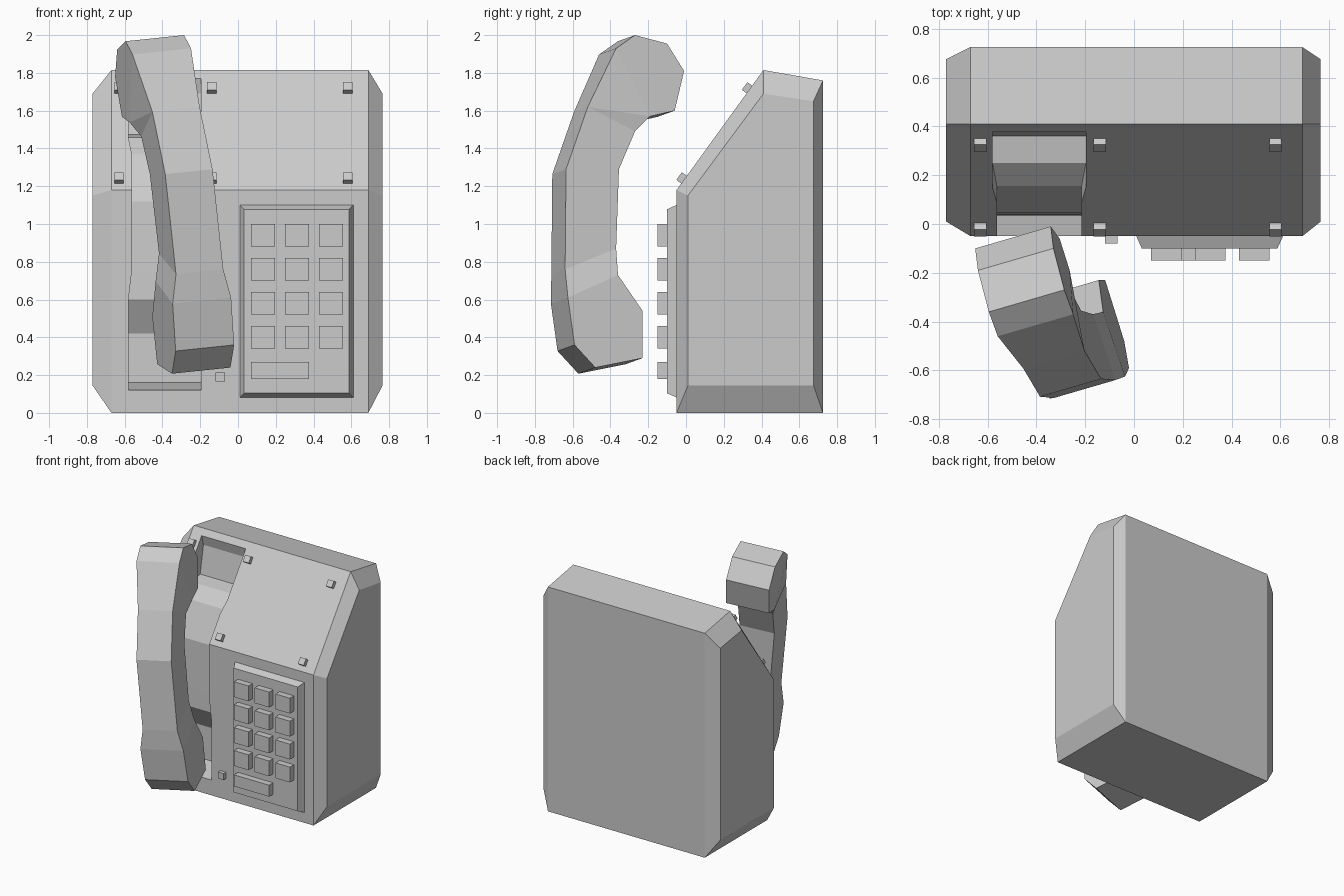
import bpy
import bmesh
from math import atan2
from mathutils import Vector

cube = bpy.data.objects.get("Cube")
if cube:
    bpy.data.objects.remove(cube, do_unlink=True)

# One grey for everything
grey = bpy.data.materials.new("plain_grey")
grey.use_nodes = True
COLOUR = (0.6, 0.6, 0.6, 1)
grey.diffuse_color = COLOUR
grey.node_tree.nodes["Principled BSDF"].inputs["Base Color"].default_value = COLOUR


def make(name, verts, faces):
    """Mesh object from points and faces, normals made consistent."""
    bm = bmesh.new()
    vs = [bm.verts.new(v) for v in verts]
    for f in faces:
        bm.faces.new([vs[i] for i in f])
    bmesh.ops.recalc_face_normals(bm, faces=bm.faces)
    mesh = bpy.data.meshes.new(name)
    bm.to_mesh(mesh)
    bm.free()
    mesh.materials.append(grey)
    obj = bpy.data.objects.new(name, mesh)
    bpy.context.collection.objects.link(obj)
    return obj


def loft(name, rings, caps=None):
    """Join equal-sized rings with quads and close both ends."""
    n = len(rings[0])
    caps = caps or [range(n)]
    last = (len(rings) - 1) * n
    faces = [[i + off for i in cap] for cap in caps for off in (0, last)]
    for r in range(len(rings) - 1):
        a, b = r * n, r * n + n
        faces += [(a + i, a + (i + 1) % n, b + (i + 1) % n, b + i) for i in range(n)]
    return make(name, [v for ring in rings for v in ring], faces)


def block(name, x0, x1, z0, z1, y_back, y_front, inset=0.0):
    """Box standing out of the front, optionally narrowing to its face."""
    def rect(y, d):
        return [(x0 + d, y, z0 + d), (x1 - d, y, z0 + d),
                (x1 - d, y, z1 - d), (x0 + d, y, z1 - d)]
    return loft(name, [rect(y_back, 0), rect(y_front, inset)])


# Body: wedge profile with wide chamfers on both sides
outer = [(-0.05, 0), (-0.05, 1.18), (0.41, 1.815), (0.725, 1.76), (0.725, 0)]
inner = [(0.01, 0.145), (0.01, 1.15), (0.41, 1.69), (0.675, 1.65), (0.675, 0.145)]
body = loft("body", [[(x, y, z) for y, z in prof] for x, prof in
                     ((-0.77, inner), (-0.67, outer), (0.69, outer), (0.765, inner))])

# Cradle recess: (height, floor depth, side inset) from bottom to top
levels = [(0.12, -0.05, 0), (0.16, 0.14, 0), (0.42, 0.14, 0), (0.6, 0.035, 0),
          (0.75, 0.037, 0.018), (1.12, 0.045, 0.018), (1.37, 0.155, 0.018),
          (1.457, 0.25, 0), (1.475, 0.36, 0), (1.69, 0.40, 0), (1.77, 0.38, 0)]
cutter = loft("cradle_cutter", [
    [(-0.58 + d, -0.4, z), (-0.197 - d, -0.4, z), (-0.197 - d, y, z), (-0.58 + d, y, z)]
    for z, y, d in levels])
cutter.hide_render = True
cutter.hide_viewport = True
cut = body.modifiers.new("cradle", "BOOLEAN")
cut.operation = "DIFFERENCE"
cut.solver = "EXACT"
cut.object = cutter
bpy.context.view_layer.objects.active = body
bpy.ops.object.modifier_apply(modifier=cut.name)
bpy.data.objects.remove(cutter, do_unlink=True)

# Studs on the sloped panel
tilt = atan2(0.46, 0.635)
for y, z in ((0.325, 1.72), (-0.022, 1.243)):
    for x in (-0.63, -0.14, 0.58):
        stud = block("panel_stud", -0.025, 0.025, -0.025, 0.025, 0.018, -0.018)
        stud.location = (x, y, z)
        stud.rotation_euler.x = -tilt
block("hook_stud", -0.118, -0.068, 0.165, 0.215, -0.04, -0.08)

# Keypad plate and keys
block("keypad_plate", 0.005, 0.615, 0.077, 1.105, -0.04, -0.1, 0.027)
for x in (0.07, 0.25, 0.43):
    for z in (0.34, 0.52, 0.7, 0.88):
        block("key", x, x + 0.125, z, z + 0.12, -0.09, -0.15)
block("wide_key", 0.07, 0.375, 0.18, 0.27, -0.09, -0.15)

# Handset: side outline, wide at both ends and slim along the handle
outline = [(-0.48, 0.24), (-0.23, 0.29), (-0.23, 0.54), (-0.36, 0.73), (-0.37, 0.87),
           (-0.355, 1.29), (-0.27, 1.49), (-0.19, 1.57), (-0.06, 1.6), (-0.01, 1.81),
           (-0.1, 1.955), (-0.27, 2.0), (-0.37, 1.93), (-0.52, 1.62), (-0.635, 1.29),
           (-0.64, 0.76), (-0.625, 0.61), (-0.59, 0.36)]
slim = {4, 5, 6, 13, 14, 15}
across = Vector((0.955, 0.278, 0.1)).normalized()
near, far = [], []
for i, (y, z) in enumerate(outline):
    x = -0.04 - (across.y * (y + 0.48) + across.z * (z - 0.24)) / across.x
    p = Vector((x - (0.03 if i in slim else 0), y, z))
    near.append(p)
    far.append(p - across * (0.262 if i in slim else 0.324))
loft("handset", [near, far],
     [(0, 1, 2, 3, 16, 17), (3, 4, 15, 16), (4, 5, 14, 15), (5, 6, 13, 14),
      (6, 7, 13), (7, 12, 13), (7, 8, 9, 10, 11, 12)])
